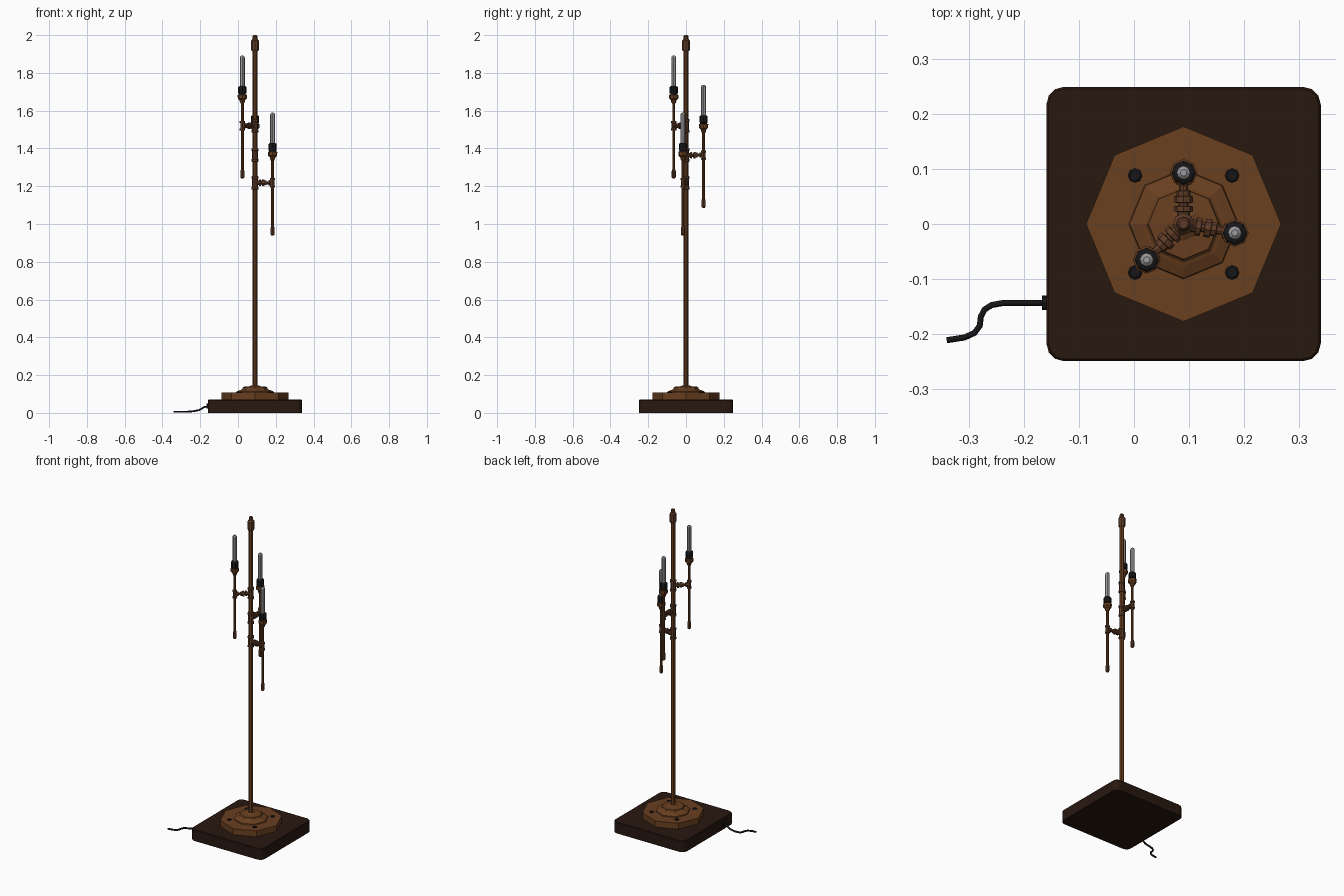
import bpy, bmesh, math
from mathutils import Vector, Matrix

if "Cube" in bpy.data.objects:
    bpy.data.objects.remove(bpy.data.objects["Cube"])


def material(name, rgb):
    m = bpy.data.materials.new(name)
    m.diffuse_color = (*rgb, 1)
    m.use_nodes = True
    m.node_tree.nodes["Principled BSDF"].inputs["Base Color"].default_value = m.diffuse_color
    return m


WOOD = material("dark_wood", (0.022, 0.009, 0.005))
BRONZE = material("bronze", (0.14, 0.05, 0.014))
COPPER = material("aged_copper", (0.115, 0.045, 0.02))
BLACK = material("black", (0.008, 0.008, 0.009))
GLASS = material("bulb_glass", (0.33, 0.33, 0.34))


def finish(name, bm, mat):
    bmesh.ops.recalc_face_normals(bm, faces=bm.faces)
    me = bpy.data.meshes.new(name)
    bm.to_mesh(me)
    bm.free()
    me.materials.append(mat)
    ob = bpy.data.objects.new(name, me)
    bpy.context.collection.objects.link(ob)
    return ob


def lathe(name, profile, loc, mat, axis=(0, 0, 1), sides=8):
    """Flat-sided turned part: profile is (radius, height along axis)."""
    bm = bmesh.new()
    rot = Vector((0, 0, 1)).rotation_difference(Vector(axis)).to_matrix()
    rings = []
    for r, h in profile:
        rings.append([bm.verts.new(rot @ Vector((r * math.cos(a), r * math.sin(a), h)) + Vector(loc))
                      for a in (2 * math.pi * i / sides for i in range(sides))])
    for lo, hi in zip(rings, rings[1:]):
        for i in range(sides):
            j = (i + 1) % sides
            bm.faces.new((lo[i], lo[j], hi[j], hi[i]))
    bm.faces.new(rings[0][::-1])
    bm.faces.new(rings[-1])
    return finish(name, bm, mat)


CX = 0.09  # pole axis

# Wooden base block with rounded corners
bm = bmesh.new()
bmesh.ops.create_cube(bm, size=1, matrix=Matrix.Translation((CX, 0, 0.035)) @ Matrix.Diagonal((0.498, 0.498, 0.07, 1)))
upright = [e for e in bm.edges if abs(e.verts[0].co.z - e.verts[1].co.z) > 0.01]
bmesh.ops.bevel(bm, geom=upright, offset=0.032, segments=3, profile=0.5, affect='EDGES')
rim = [e for e in bm.edges if all(v.co.z > 0.069 for v in e.verts)]
bmesh.ops.bevel(bm, geom=rim, offset=0.004, segments=1, affect='EDGES')
finish("base_block", bm, WOOD)

# Octagonal floor flange, stepped collar and bolts
lathe("flange_plate", [(0.177, 0.069), (0.177, 0.107)], (CX, 0, 0), BRONZE)
lathe("flange_collar", [(0.1, 0.106), (0.098, 0.113), (0.077, 0.122), (0.07, 0.124), (0.066, 0.128),
                        (0.064, 0.138), (0.03, 0.14), (0.018, 0.146)], (CX, 0, 0), BRONZE)
for sx in (-1, 1):
    for sy in (-1, 1):
        lathe("flange_bolt", [(0.013, 0.1), (0.013, 0.109), (0.01, 0.111)],
              (CX + sx * 0.088, sy * 0.088, 0), BLACK)

# Main pole and top cap
lathe("pole", [(0.013, 0.13), (0.013, 1.94)], (CX, 0, 0), BRONZE)
lathe("pole_cap", [(0.016, 1.915), (0.02, 1.922), (0.02, 1.972), (0.013, 1.98), (0.012, 1.996), (0.008, 2.0)],
      (CX, 0, 0), COPPER)

# Three lamp arms: offset from the pole and joint height
for dx, dy, h in [(-0.067, -0.065, 1.52), (0, 0.093, 1.365), (0.093, -0.016, 1.218)]:
    d = Vector((dx, dy, 0))
    L = d.length
    lamp = (CX + dx, dy, h)
    hub = (CX, 0, h)
    # tee fitting on the pole
    lathe("pole_tee", [(0.014, -0.036), (0.019, -0.034), (0.019, -0.023), (0.016, -0.021), (0.016, 0.021),
                       (0.019, 0.023), (0.019, 0.034), (0.014, 0.036)], hub, COPPER)
    # horizontal arm with union nuts
    lathe("arm_pipe", [(0.012, 0), (0.012, 0.022), (0.017, 0.023), (0.017, 0.032), (0.009, 0.033),
                       (0.009, 0.038), (0.017, 0.039), (0.017, 0.05), (0.013, 0.051), (0.013, 0.06),
                       (0.008, 0.061), (0.008, L - 0.022), (0.014, L - 0.021), (0.014, L - 0.013),
                       (0.01, L - 0.012), (0.01, L)], hub, COPPER, d.normalized())
    # lamp tee, rod and bottom tip
    lathe("lamp_tee", [(0.009, -0.025), (0.014, -0.024), (0.014, -0.015), (0.011, -0.014), (0.011, 0.014),
                       (0.014, 0.015), (0.014, 0.024), (0.009, 0.025)], lamp, COPPER)
    lathe("lamp_rod", [(0.0075, -0.25), (0.0075, 0.13)], lamp, BRONZE)
    lathe("rod_tip", [(0.006, -0.28), (0.011, -0.272), (0.011, -0.24), (0.008, -0.232)], lamp, COPPER)
    # cup, socket and tube bulb
    lathe("socket_cup", [(0.009, 0.118), (0.013, 0.126), (0.015, 0.136), (0.024, 0.144),
                         (0.025, 0.163), (0.022, 0.165)], lamp, BRONZE)
    lathe("socket", [(0.018, 0.16), (0.018, 0.17), (0.022, 0.172), (0.022, 0.204), (0.019, 0.208), (0.014, 0.21)],
          lamp, BLACK)
    lathe("bulb", [(0.013, 0.205), (0.013, 0.36), (0.011, 0.367), (0.006, 0.371)], lamp, GLASS)

# Power cord and grommet
lathe("cord_grommet", [(0.013, 0), (0.013, 0.012)], (-0.167, -0.143, 0.036), BLACK, (1, 0, 0))
cu = bpy.data.curves.new("power_cord", 'CURVE')
cu.dimensions = '3D'
cu.bevel_depth = 0.0055
cu.bevel_resolution = 1
cu.use_fill_caps = True
path = [(-0.155, -0.143, 0.036), (-0.18, -0.143, 0.03), (-0.205, -0.143, 0.015), (-0.235, -0.143, 0.009),
        (-0.258, -0.147, 0.007), (-0.271, -0.155, 0.006), (-0.278, -0.168, 0.006), (-0.28, -0.185, 0.006),
        (-0.29, -0.198, 0.006), (-0.308, -0.206, 0.006), (-0.34, -0.211, 0.006)]
sp = cu.splines.new('POLY')
sp.points.add(len(path) - 1)
for p, co in zip(sp.points, path):
    p.co = (*co, 1)
cu.materials.append(BLACK)
bpy.context.collection.objects.link(bpy.data.objects.new("power_cord", cu))
